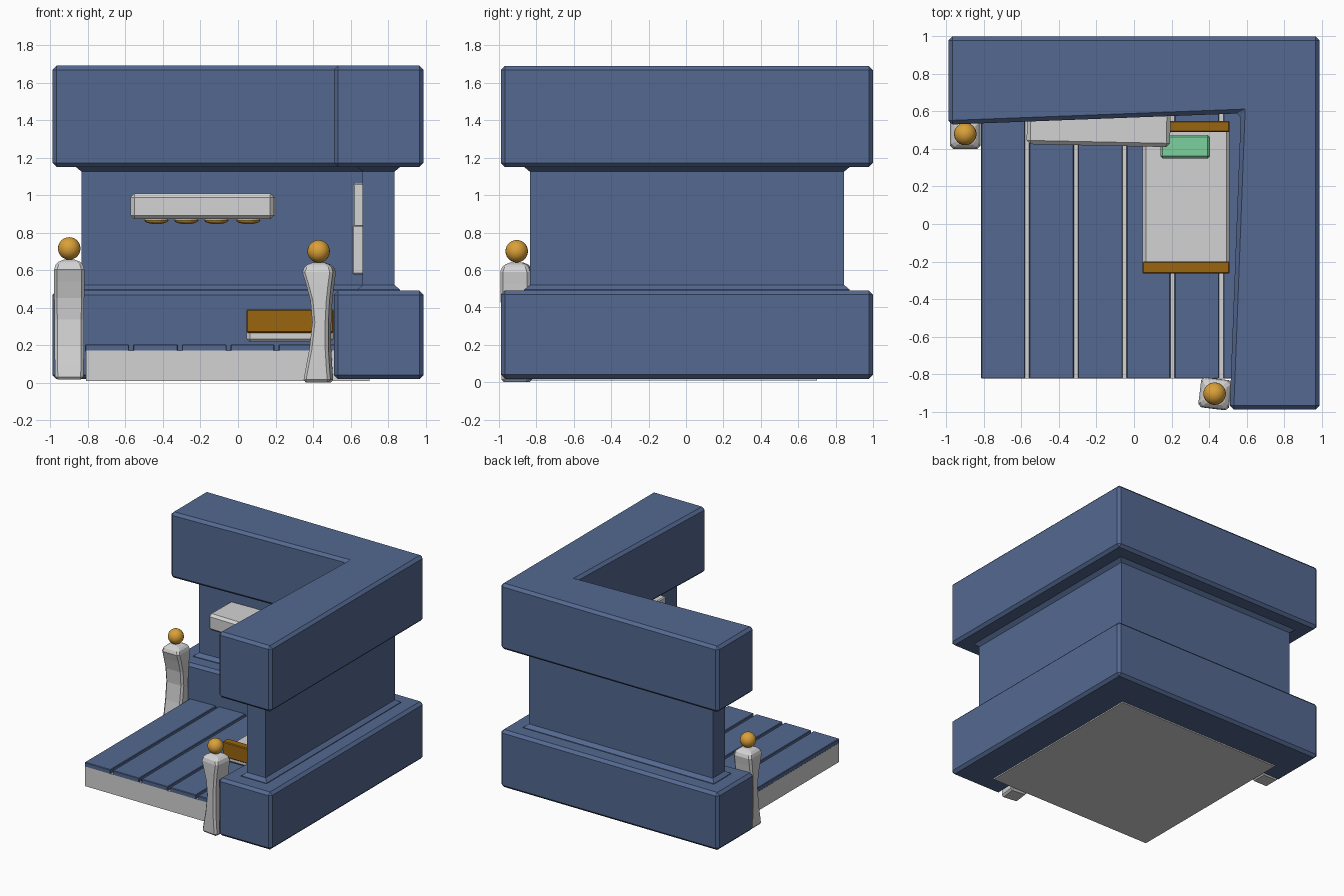
import bpy, bmesh, math
from mathutils import Matrix, Vector

if "Cube" in bpy.data.objects:
    bpy.data.objects.remove(bpy.data.objects["Cube"])


def mat(name, c):
    m = bpy.data.materials.new(name)
    m.diffuse_color = (*c, 1)
    m.use_nodes = True
    m.node_tree.nodes["Principled BSDF"].inputs["Base Color"].default_value = m.diffuse_color
    return m


BLUE = mat("slate blue", (0.088, 0.139, 0.28))
GREY = mat("light grey", (0.65, 0.65, 0.65))
BROWN = mat("brown wood", (0.32, 0.13, 0.005))
GOLD = mat("gold", (0.70, 0.35, 0.04))
GREEN = mat("mint green", (0.20, 0.63, 0.34))


def finish(name, bm, m, bevel=0.0):
    bmesh.ops.recalc_face_normals(bm, faces=bm.faces)
    me = bpy.data.meshes.new(name)
    bm.to_mesh(me)
    bm.free()
    me.materials.append(m)
    ob = bpy.data.objects.new(name, me)
    bpy.context.collection.objects.link(ob)
    if bevel:
        b = ob.modifiers.new("bevel", 'BEVEL')
        b.width = bevel
        b.segments = 1
        b.limit_method = 'ANGLE'
        b.angle_limit = math.radians(40)
    return ob


def box(name, x0, x1, y0, y1, z0, z1, m, bevel=0.0, turn=0.0):
    bm = bmesh.new()
    bmesh.ops.create_cube(bm, size=1)
    bmesh.ops.scale(bm, vec=(x1 - x0, y1 - y0, z1 - z0), verts=bm.verts)
    ob = finish(name, bm, m, bevel)
    ob.location = ((x0 + x1) / 2, (y0 + y1) / 2, (z0 + z1) / 2)
    ob.rotation_euler.z = math.radians(turn)
    return ob


def loft(name, rings, m, bevel=0.0):
    bm = bmesh.new()
    loops = [[bm.verts.new(p) for p in r] for r in rings]
    n = len(loops[0])
    for a, b in zip(loops, loops[1:]):
        for i in range(n):
            j = (i + 1) % n
            bm.faces.new((a[i], a[j], b[j], b[i]))
    bm.faces.new(loops[0])
    bm.faces.new(loops[-1])
    return finish(name, bm, m, bevel)


def corner_ring(z, d):
    # L-shaped wall outline, shrunk by d on every side
    pts = [(-.99, .53, 1, 1), (.57, .59, 1, 1), (.51, -.99, 1, 1),
           (.99, -.99, -1, 1), (.99, 1.0, -1, -1), (-.99, 1.0, 1, -1)]
    return [(x + sx * d, y + sy * d, z) for x, y, sx, sy in pts]


# Walls: thick base band, thin flared middle, thick top band
loft("wall_base", [corner_ring(.018, 0), corner_ring(.49, 0)], BLUE, 0.022)
loft("wall_middle", [corner_ring(z, d) for z, d in
                     ((.48, .125), (.495, .125), (.52, .155), (1.125, .155), (1.15, .125), (1.16, .125))], BLUE)
loft("wall_top", [corner_ring(1.15, 0), corner_ring(1.69, 0)], BLUE, 0.022)

# Floor slab and planks
box("floor_slab", -.81, .70, -.825, .70, .008, .17, GREY)
edges = [-.815, -.57, -.31, -.05, .205, .465, .70]
for i in range(6):
    box(f"floor_plank_{i + 1}", edges[i] + (.011 if i else 0), edges[i + 1] - .011,
        -.825, .70, .165, .203, BLUE, 0.004)

# Bed
box("mattress", .045, .51, -.24, .53, .215, .335, GREY, 0.018)
box("footboard", .045, .51, -.265, -.20, .265, .39, BROWN, 0.006)
box("headboard", .045, .51, .49, .55, .265, .39, BROWN, 0.006)
box("pillow", .14, .405, .35, .475, .325, .385, GREEN, 0.012)

# Wall shelf with round lamps below
box("wall_shelf", -.57, .195, .418, .72, .872, 1.008, GREY, 0.02, -1.2)
for i, x in enumerate((-.435, -.275, -.115, .055)):
    bm = bmesh.new()
    bmesh.ops.create_uvsphere(bm, u_segments=16, v_segments=8, radius=1)
    bmesh.ops.scale(bm, vec=(.065, .065, .02), verts=bm.verts)
    ob = finish(f"shelf_lamp_{i + 1}", bm, GOLD)
    ob.location = (x, .55, .865)

# Two wall boards on the right wall
for name, z0, z1, x0 in (("upper_wall_board", .83, 1.065, .627), ("lower_wall_board", .575, .84, .622)):
    box(name, x0, .71, -.62, .12, z0, z1, GREY, 0.008, -2)


def post(name, x, y, z0, z1, turn):
    # Pinched post with chamfered cap, then a ball on top
    h = z1 - z0
    prof = [(0, .076, -.076, .072), (.12, .077, -.062, .066), (.28, .078, -.042, .060),
            (.5, .079, -.026, .060), (.68, .080, -.036, .066), (.82, .081, -.060, .076),
            (.92, .080, -.080, .085), (.96, .072, -.070, .076), (1, .045, -.045, .048)]
    rings = [[(-w, f, h * t), (w, f, h * t), (w, b, h * t), (-w, b, h * t)] for t, w, f, b in prof]
    ob = loft(name, rings, GREY, 0.015)
    ob.location = (x, y, z0)
    ob.rotation_euler.z = math.radians(turn)
    bm = bmesh.new()
    bmesh.ops.create_uvsphere(bm, u_segments=24, v_segments=14, radius=.06)
    ball = finish(name + "_ball", bm, GOLD)
    ball.data.shade_smooth()
    ball.location = (x, y, z1 + .06)


post("left_post", -.90, .48, .015, .655, 0)
post("right_post", .43, -.905, 0, .64, -97)
